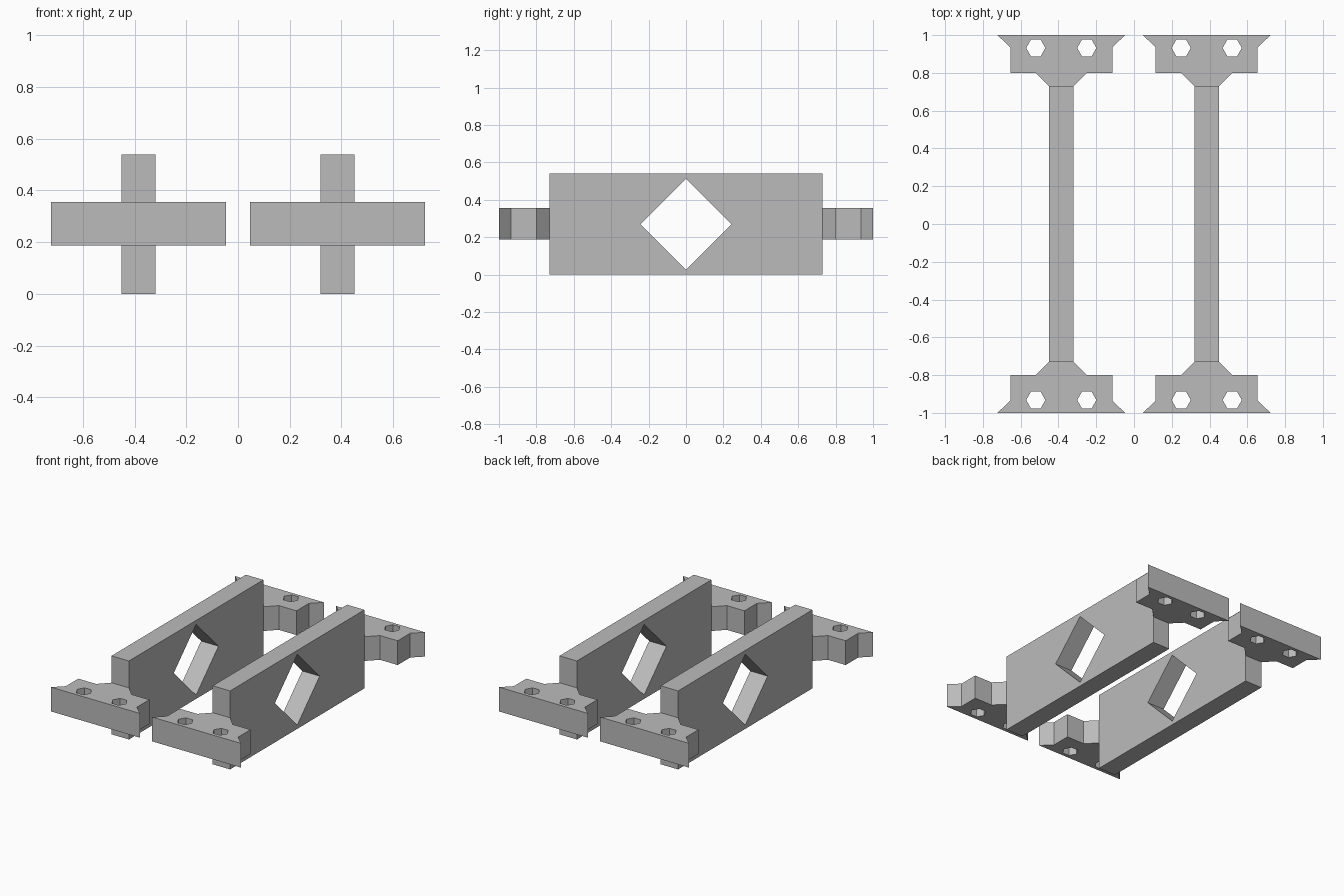
import bpy, bmesh, math
from mathutils import Vector

if "Cube" in bpy.data.objects:
    bpy.data.objects.remove(bpy.data.objects["Cube"])

grey = bpy.data.materials.new("grey")
grey.diffuse_color = (0.5, 0.5, 0.5, 1)
grey.use_nodes = True
grey.node_tree.nodes["Principled BSDF"].inputs["Base Color"].default_value = grey.diffuse_color


def plate(name, loops, place, depth):
    """Fill an outline with holes, then extrude it along depth."""
    bm = bmesh.new()
    for loop in loops:
        vs = [bm.verts.new(place(u, v)) for u, v in loop]
        for i, v in enumerate(vs):
            bm.edges.new((v, vs[(i + 1) % len(vs)]))
    bmesh.ops.triangle_fill(bm, edges=bm.edges[:], use_beauty=True)
    ext = bmesh.ops.extrude_face_region(bm, geom=bm.faces[:], use_keep_orig=True)
    top = [g for g in ext["geom"] if isinstance(g, bmesh.types.BMVert)]
    bmesh.ops.translate(bm, verts=top, vec=Vector(depth))
    bmesh.ops.recalc_face_normals(bm, faces=bm.faces[:])
    mesh = bpy.data.meshes.new(name)
    bm.to_mesh(mesh)
    bm.free()
    mesh.materials.append(grey)
    ob = bpy.data.objects.new(name, mesh)
    bpy.context.collection.objects.link(ob)


def ngon(cu, cv, r, n):
    return [(cu + r * math.cos(math.tau * i / n), cv + r * math.sin(math.tau * i / n))
            for i in range(n)]


CX, HALF, HEIGHT, END = 0.385, 0.066, 0.54, 0.73

# Side wall with a diamond window
wall = [[(-END, 0), (END, 0), (END, HEIGHT), (-END, HEIGHT)],
        ngon(0, HEIGHT / 2, 0.243, 4)]

# End bracket: flared flange, block and tapered neck, with two hexagonal holes
right = [(HALF, END), (0.135, 0.8), (0.27, 0.8), (0.27, 0.935), (0.338, 1.0)]
outline = right + [(-u, v) for u, v in reversed(right)]
bracket = [outline, ngon(-0.135, 0.932, 0.051, 6), ngon(0.135, 0.932, 0.051, 6)]

for sx, side in ((-1, "left"), (1, "right")):
    plate(f"{side}_wall", wall,
          lambda u, v: (sx * CX - HALF, u, v), (2 * HALF, 0, 0))
    for sy, end in ((-1, "front"), (1, "back")):
        plate(f"{side}_{end}_bracket", bracket,
              lambda u, v: (sx * CX + u, sy * v, 0.188), (0, 0, 0.167))
